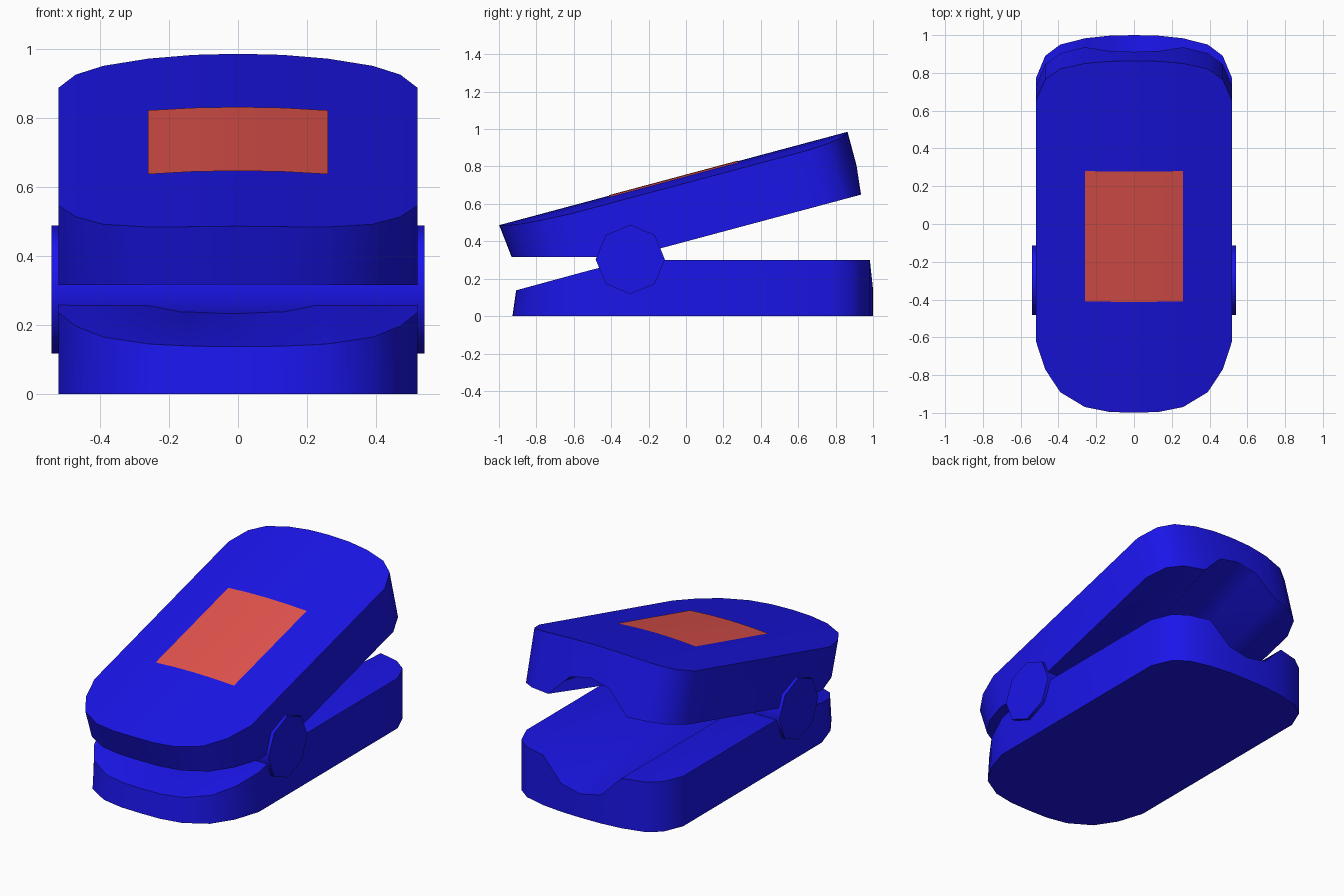
import bpy, bmesh, math
from mathutils import Matrix

if "Cube" in bpy.data.objects:
    bpy.data.objects.remove(bpy.data.objects["Cube"])

HINGE = Matrix.Translation((0, -0.30, 0.305))
TILT = math.radians(15)

# half outline: x, front y, back y (relative to hinge), finger groove depth
HALF = [(0, -0.628, 1.300, 0.158), (0.13, -0.625, 1.297, 0.130), (0.26, -0.60, 1.283, 0),
        (0.39, -0.522, 1.25, 0), (0.47, -0.40, 1.19, 0), (0.52, -0.245, 1.07, 0)]
COLS = [(-x, f, b, d) for x, f, b, d in HALF[:0:-1]] + HALF


def material(name, color):
    m = bpy.data.materials.new(name)
    m.diffuse_color = (*color, 1)
    m.use_nodes = True
    m.node_tree.nodes["Principled BSDF"].inputs["Base Color"].default_value = m.diffuse_color
    return m


BLUE = material("blue_plastic", (0.0105, 0.0075, 0.82))
RED = material("red_display", (0.78, 0.088, 0.075))


def finish(bm, name, mat, matrix, angle=35):
    bmesh.ops.recalc_face_normals(bm, faces=bm.faces)
    bm.transform(matrix)
    if matrix.determinant() < 0:
        bmesh.ops.reverse_faces(bm, faces=bm.faces)
    me = bpy.data.meshes.new(name)
    bm.to_mesh(me)
    bm.free()
    me.materials.append(mat)
    ob = bpy.data.objects.new(name, me)
    bpy.context.collection.objects.link(ob)
    bpy.ops.object.select_all(action='DESELECT')
    ob.select_set(True)
    bpy.context.view_layer.objects.active = ob
    bpy.ops.object.shade_smooth_by_angle(angle=math.radians(angle))
    return ob


def shell(name, top, base, crown, matrix):
    """Clip half: grooved inner face, sloped tail, outer face at base."""
    bm = bmesh.new()
    rings = []
    for x, f, b, d in COLS:
        zb = base + crown * x * x
        draft = 0.02 * min(1, (-f - 0.245) / 0.38)
        pts = [(f, zb), (f + draft, top + f * 0.258),
               (0, top - d * 0.22), (b, top - d), (b, zb)]
        rings.append([bm.verts.new((x, y, z)) for y, z in pts])
    for r, s in zip(rings, rings[1:]):
        for i in range(5):
            j = (i + 1) % 5
            bm.faces.new((r[i], r[j], s[j], s[i]))
    bm.faces.new(rings[0])
    bm.faces.new(rings[-1][::-1])
    return finish(bm, name, BLUE, matrix, 40)


# two clip halves, the upper one flipped and tilted open about the hinge
UPPER = HINGE @ Matrix.Rotation(TILT, 4, 'X') @ Matrix.Diagonal((1, 1, -1, 1))
shell("lower_shell", -0.005, -0.305, 0, HINGE)
shell("upper_shell", -0.013, -0.356, 0.15, UPPER)

# octagonal hinge barrel running across both halves
bm = bmesh.new()
bmesh.ops.create_cone(bm, cap_ends=True, segments=8, radius1=0.185, radius2=0.185, depth=1.08)
finish(bm, "hinge_barrel", BLUE,
       Matrix.Translation((0, -0.298, 0.303)) @ Matrix.Rotation(math.pi / 2, 4, 'Y'), 50)

# display following the crown of the upper shell
bm = bmesh.new()
rows = [[bm.verts.new((x, y, -0.359 + 0.15 * x * x)) for y in (-0.02, 0.694)]
        for x in (-0.26, -0.13, 0, 0.13, 0.26)]
for r, s in zip(rows, rows[1:]):
    bm.faces.new((r[0], r[1], s[1], s[0]))
ob = finish(bm, "display", RED, UPPER)
if ob.data.polygons[0].normal.z < 0:
    ob.data.flip_normals()
